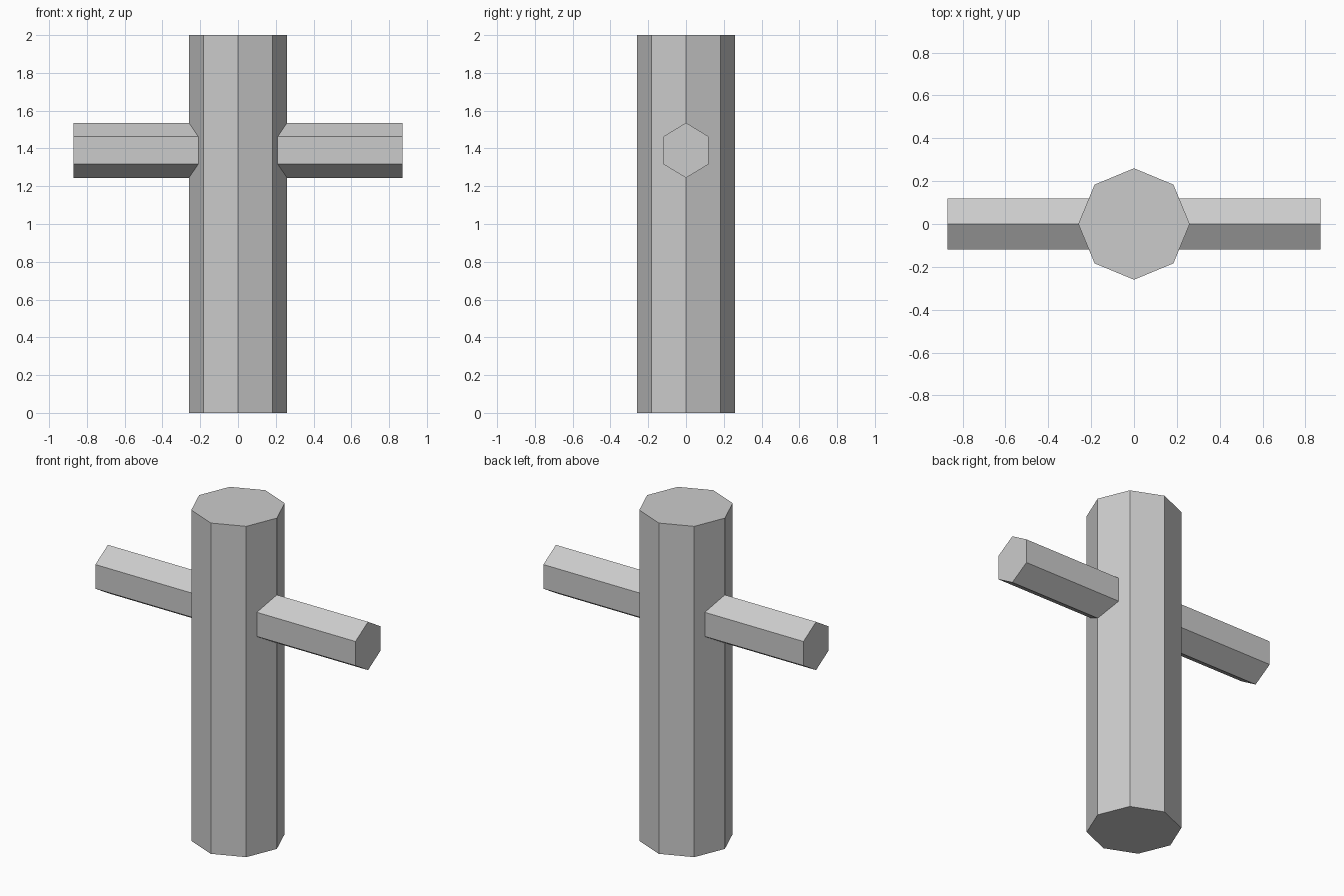
import bpy
from math import pi

if "Cube" in bpy.data.objects:
    bpy.data.objects.remove(bpy.data.objects["Cube"])


def prism(name, sides, radius, length, location, rotation=(0, 0, 0), scale=(1, 1, 1)):
    bpy.ops.mesh.primitive_cylinder_add(vertices=sides, radius=radius, depth=length,
                                        location=location, rotation=rotation)
    obj = bpy.context.object
    obj.name = name
    obj.scale = scale
    bpy.ops.object.transform_apply(location=False, rotation=True, scale=True)
    return obj


# Upright octagonal post, corners on the axes
prism("post", 8, 0.26, 2.0, (0, 0, 1.0))

# Hexagonal crossbar passing through the post, corner upward, slightly narrowed in y
prism("crossbar", 6, 0.146, 1.74, (0, 0, 1.39), rotation=(0, pi / 2, 0),
      scale=(1, 0.95, 1))

# The cylinder's first corner lies on local y: turn the bar so a corner points up
bar = bpy.data.objects["crossbar"]
top = max(v.co.z for v in bar.data.vertices)
if top < 0.14:
    for v in bar.data.vertices:
        y, z = v.co.y, v.co.z
        v.co.y, v.co.z = -z * 0.95, y / 0.95
